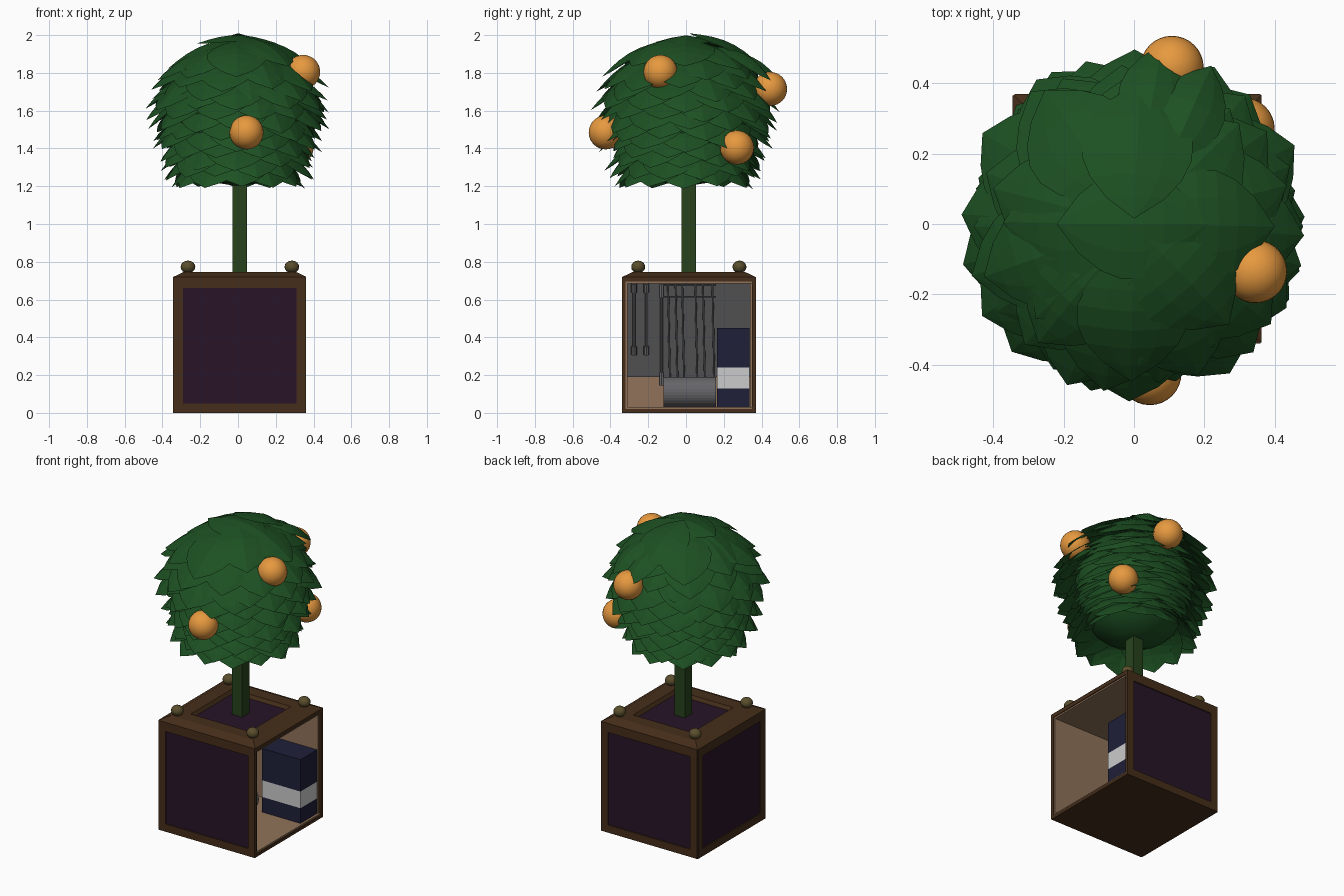
import bpy, bmesh, math, random
from mathutils import Matrix, Vector

if "Cube" in bpy.data.objects:
    bpy.data.objects.remove(bpy.data.objects["Cube"])
random.seed(4)
CX, CY = 0.01, 0.015


def mat(name, *c):
    m = bpy.data.materials.new(name)
    m.diffuse_color = (*c, 1)
    m.use_nodes = True
    m.node_tree.nodes["Principled BSDF"].inputs["Base Color"].default_value = m.diffuse_color
    return m


LEAF = mat("leaf_green", 0.012, 0.08, 0.016)
FRUIT = mat("orange", 0.8, 0.32, 0.05)
WOOD = mat("dark_wood", 0.06, 0.027, 0.01)
PURPLE = mat("dark_purple", 0.02, 0.007, 0.02)
TAN = mat("tan", 0.28, 0.17, 0.1)
GREY = mat("grey", 0.08, 0.08, 0.08)
METAL = mat("metal", 0.13, 0.13, 0.14)
BLUE = mat("navy", 0.013, 0.014, 0.04)
WHITE = mat("white", 0.6, 0.6, 0.6)
BRASS = mat("brass", 0.1, 0.075, 0.025)
BARK = mat("green_bark", 0.02, 0.055, 0.012)


def finish(name, bm, material):
    me = bpy.data.meshes.new(name)
    bm.to_mesh(me)
    bm.free()
    ob = bpy.data.objects.new(name, me)
    me.materials.append(material)
    bpy.context.collection.objects.link(ob)
    return ob


def add_box(bm, a, b, m=Matrix()):
    a, b = Vector(a), Vector(b)
    s = Matrix.Diagonal((*(b - a), 1))
    bmesh.ops.create_cube(bm, size=1, matrix=m @ Matrix.Translation((a + b) / 2) @ s)


def box(name, a, b, material):
    bm = bmesh.new()
    add_box(bm, a, b)
    return finish(name, bm, material)


def ball(name, loc, r, material, seg=28, scale=(1, 1, 1)):
    bm = bmesh.new()
    m = Matrix.Translation(loc) @ Matrix.Diagonal((*scale, 1))
    bmesh.ops.create_uvsphere(bm, u_segments=seg, v_segments=seg // 2, radius=r, matrix=m)
    for f in bm.faces:
        f.smooth = True
    return finish(name, bm, material)


def rod(bm, p, q, r, seg=8):
    p, q = Vector(p), Vector(q)
    d = q - p
    m = Matrix.Translation((p + q) / 2) @ d.to_track_quat('Z', 'Y').to_matrix().to_4x4()
    bmesh.ops.create_cone(bm, cap_ends=True, segments=seg, radius1=r, radius2=r,
                          depth=d.length, matrix=m)


# planter: three panelled sides, each a frame, a recessed panel and a lining
for side, turn in (("front", 0), ("left", -90), ("back", 180)):
    m = Matrix.Translation((CX, CY, 0)) @ Matrix.Rotation(math.radians(turn), 4, 'Z')
    bm = bmesh.new()
    for a, b in (((-.35, -.355, 0), (-.30, -.335, .72)), ((.30, -.355, 0), (.35, -.335, .72)),
                 ((-.30, -.355, 0), (.30, -.335, .05)), ((-.30, -.355, .66), (.30, -.335, .72))):
        add_box(bm, a, b, m)
    finish(side + "_frame", bm, WOOD)
    bm = bmesh.new()
    add_box(bm, (-.30, -.348, .05), (.30, -.335, .66), m)
    finish(side + "_panel", bm, PURPLE)
    bm = bmesh.new()
    add_box(bm, (-.335, -.335, .02), (.345, -.325, .69), m)
    finish(side + "_lining", bm, TAN)
box("planter_base", (-.34, -.338, 0), (.36, .368, .02), WOOD)
box("inner_floor", (-.32, -.32, .02), (.355, .35, .03), TAN)
box("planter_lid", (-.34, -.338, .695), (.36, .368, .72), WOOD)
box("inner_ceiling", (-.32, -.32, .685), (.355, .35, .695), TAN)

# bevelled top rim from square loops, with soil panel inside
bm = bmesh.new()
loops = [[bm.verts.new((CX + sx * h, CY + sy * h, z)) for sx, sy in ((-1, -1), (1, -1), (1, 1), (-1, 1))]
         for h, z in ((.352, .72), (.30, .745), (.215, .745), (.20, .72))]
for lo, hi in zip(loops, loops[1:]):
    for i in range(4):
        j = (i + 1) % 4
        bm.faces.new((lo[i], lo[j], hi[j], hi[i]))
finish("top_rim", bm, WOOD)
box("soil_panel", (CX - .2, CY - .2, .715), (CX + .2, CY + .2, .724), PURPLE)
for sx in (-1, 1):
    for sy in (-1, 1):
        ball("corner_knob", (CX + sx * .275, CY + sy * .268, .773), .037, BRASS, 16, (1.05, 1, .9))

# interior: backboard, roll, striped carton
box("backboard", (-.316, -.31, .19), (-.30, .345, .69), GREY)
bm = bmesh.new()
rod(bm, (-.04, -.12, .11), (-.04, .16, .11), .08, 32)
finish("storage_roll", bm, METAL)
for name, z0, z1, mt in (("carton_bottom", .03, .13, BLUE), ("carton_band", .13, .24, WHITE),
                         ("carton_top", .24, .45, BLUE)):
    box(name, (.06, .165, z0), (.34, .337, z1), mt)

# hanging tools: two spanners and a rack of thin rods
bm = bmesh.new()
for y in (-.275, -.21):
    rod(bm, (-.28, y, .34), (-.28, y, .66), .007)
    for z in (.33, .66):
        rod(bm, (-.286, y, z - .022), (-.274, y, z + .022), .015)
finish("spanners", bm, METAL)
bm = bmesh.new()
rod(bm, (-.27, -.13, .16), (-.27, -.13, .67), .007)
for z in (.18, .645):
    rod(bm, (-.27, -.13, z - .035), (-.27, -.13, z + .035), .014)
for y in (-.095, -.055, -.02, .05, .09, .14):
    rod(bm, (-.27, y + .01, .17), (-.27, y, .68), .005)
for z in (.615, .675):
    rod(bm, (-.28, -.13, z), (-.28, .16, z), .004)
finish("hanging_rods", bm, METAL)

# trunk and foliage core
box("trunk", (-.028, -.024, .72), (.047, .052, 1.35), BARK)
ball("foliage_core", (0, 0, 1.56), .36, LEAF, 20)


def leaf(bm, m, length=.43, half=.16):
    """Arched pointed leaf; tip at the local origin, base towards -x."""
    n, cuts = 7, (-1, -.5, 0, .5, 1)
    rows = []
    for i in range(n + 1):
        t = i / n
        w = half * max(math.sin(math.pi * t), 0) ** .8
        z = .045 * math.sin(math.pi * t)
        if i in (0, n):
            rows.append([bm.verts.new(m @ Vector((-length * t, 0, 0)))] * 5)
        else:
            rows.append([bm.verts.new(m @ Vector((-length * t, w * s, z - .035 * abs(s) ** 1.4 * w / half)))
                         for s in cuts])
    for a, b in zip(rows, rows[1:]):
        for k in range(4):
            vs = list(dict.fromkeys((a[k], a[k + 1], b[k + 1], b[k])))
            bm.faces.new(vs)


# rings of overlapping leaves: tip radius, tip height, droop, count
bm = bmesh.new()
RINGS = [(.37, 1.19, 34, 12), (.39, 1.24, 34, 12), (.41, 1.29, 34, 12), (.42, 1.34, 34, 12),
         (.44, 1.39, 33, 12), (.45, 1.44, 33, 12), (.465, 1.49, 33, 12), (.475, 1.545, 32, 12),
         (.48, 1.60, 31, 12), (.475, 1.655, 29, 11), (.46, 1.71, 28, 11), (.43, 1.77, 26, 10),
         (.385, 1.825, 22, 8)]
for k, (r, z, droop, count) in enumerate(RINGS):
    for i in range(count):
        ang = 2 * math.pi * (i + .5 * (k % 2)) / count + random.uniform(-.07, .07)
        m = (Matrix.Rotation(ang, 4, 'Z')
             @ Matrix.Translation((r + random.uniform(-.02, .03), 0, z + random.uniform(-.012, .012)))
             @ Matrix.Rotation(math.radians(droop + random.uniform(-3, 3)), 4, 'Y'))
        leaf(bm, m, .43 if k > 8 else .36)
leaf(bm, Matrix.Translation((.21, 0, 1.955)))
# leaves tucked over the rear fruit
for x, y, z, ang in ((.08, .51, 1.74, 80), (.22, .45, 1.76, 66)):
    leaf(bm, Matrix.Translation((x, y, z)) @ Matrix.Rotation(math.radians(ang), 4, 'Z')
         @ Matrix.Rotation(math.radians(30), 4, 'Y'), .36, .1)
finish("leaves", bm, LEAF)

# fruit
for p in ((.045, -.425, 1.485), (.345, -.135, 1.805), (.31, .27, 1.405), (.108, .445, 1.715)):
    ball("orange_fruit", p, .09, FRUIT, 32)
